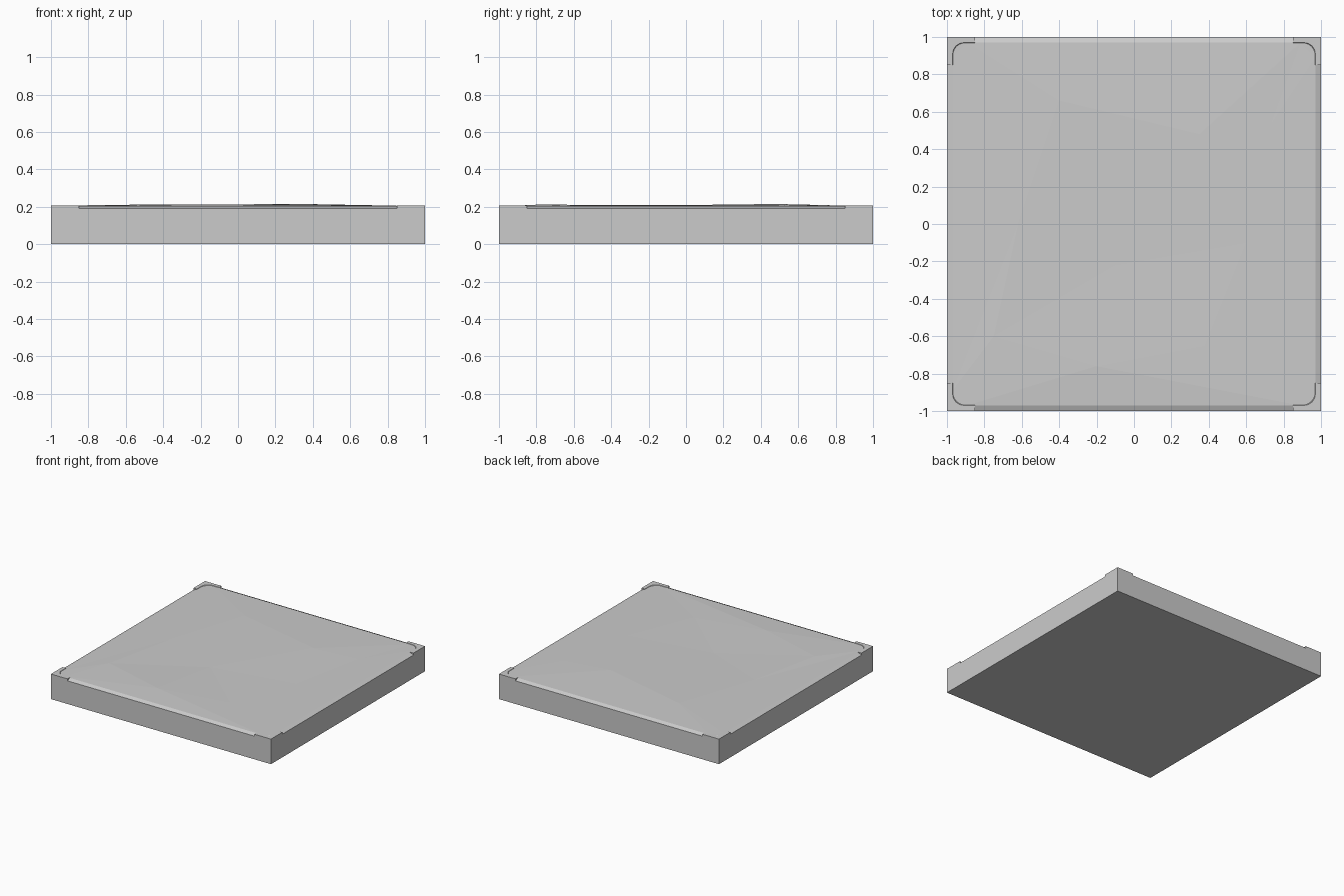
import bpy, math
from mathutils import Vector
from mathutils.geometry import delaunay_2d_cdt

if "Cube" in bpy.data.objects:
    bpy.data.objects.remove(bpy.data.objects["Cube"])

EDGE_Z, RIM_Z, CORNER_Z = 0.19, 0.203, 0.206


def make(name, verts, faces):
    mesh = bpy.data.meshes.new(name)
    mesh.from_pydata(verts, [], faces)
    mesh.update()
    obj = bpy.data.objects.new(name, mesh)
    bpy.context.collection.objects.link(obj)
    return obj


def rounded_square(half, radius, steps=5):
    pts = []
    for q in range(4):
        mid = math.radians(45 + 90 * q)
        cx = math.copysign(half - radius, math.cos(mid))
        cy = math.copysign(half - radius, math.sin(mid))
        for i in range(steps + 1):
            a = math.radians(90 * q + 90 * i / steps)
            pts.append((cx + radius * math.cos(a), cy + radius * math.sin(a)))
    return pts


# Square base slab
bpy.ops.mesh.primitive_cube_add(size=2, location=(0, 0, EDGE_Z / 2))
base = bpy.context.object
base.name = "base_slab"
base.scale.z = EDGE_Z / 2

# Gently uneven ground with sloped rim
outer = rounded_square(1.0, 0.10)
inner = rounded_square(0.97, 0.08)
n = len(inner)
bumps = [(0.35, 0.48, 0.215), (0.73, 0.53, 0.208), (-0.1, -0.22, 0.204),
         (-0.75, -0.6, 0.210), (-0.2, -0.76, 0.213), (0.38, -0.65, 0.207),
         (-0.4, 0.66, 0.211), (-0.62, 0.0, 0.209), (0.6, -0.1, 0.208)]
points = [Vector(p) for p in inner] + [Vector(b[:2]) for b in bumps]
loop = [(i, (i + 1) % n) for i in range(n)]
flat, _, tris, origin, _, _ = delaunay_2d_cdt(points, loop, [], 1, 1e-5)
height = [RIM_Z] * n + [b[2] for b in bumps]
verts = [(p.x, p.y, height[origin[i][0]]) for i, p in enumerate(flat)]
index = {o: i for i, group in enumerate(origin) for o in group}
start = len(verts)
verts += [(x, y, EDGE_Z) for x, y in outer]
faces = [tuple(t) for t in tris]
for i, j in loop:
    faces.append((start + i, start + j, index[j], index[i]))
make("ground_surface", verts, faces)

# Raised L-shaped corner guards with rounded, chamfered inside edge


def guard_profile(width):
    r, c = 0.06, 1 - width - 0.06
    arc = [(c + r * math.cos(math.radians(a)), c + r * math.sin(math.radians(a)))
           for a in (0, 22.5, 45, 67.5, 90)]
    return ([(1, 1), (0.85, 1), (0.85, 1 - width)] + arc[::-1]
            + [(1 - width, 0.85), (1, 0.85)])


low, high = guard_profile(0.04), guard_profile(0.03)
m = len(low)
for k, name in enumerate(("back_right", "back_left", "front_left", "front_right")):
    verts = ([(x, y, EDGE_Z) for x, y in low]
             + [(x, y, CORNER_Z) for x, y in high])
    faces = [tuple(reversed(range(m))), tuple(range(m, 2 * m))]
    faces += [(i, (i + 1) % m, m + (i + 1) % m, m + i) for i in range(m)]
    guard = make("corner_guard_" + name, verts, faces)
    guard.rotation_euler.z = math.radians(90 * k)
